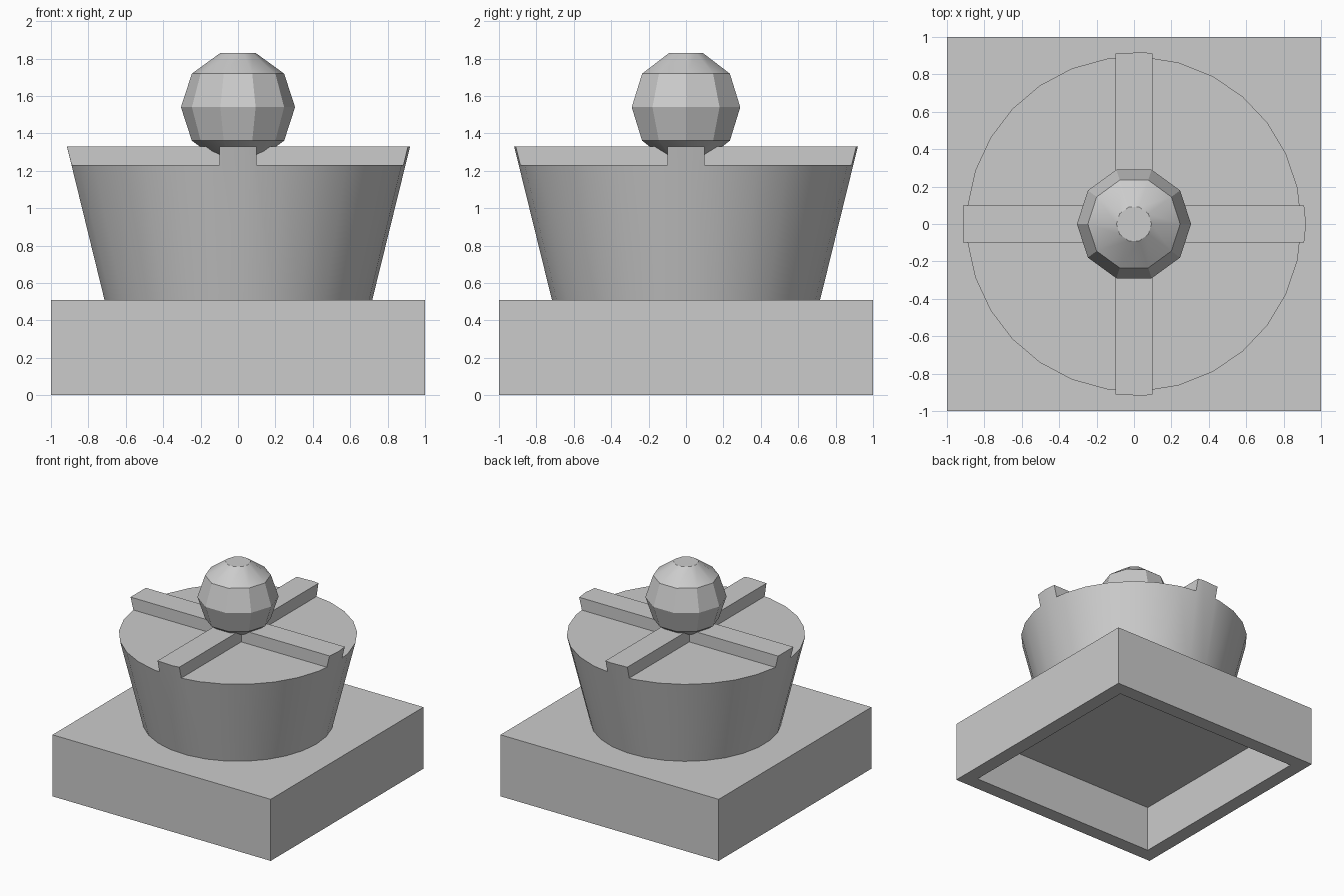
import bpy, bmesh
from math import sin, cos, pi, radians

cube = bpy.data.objects.get("Cube")
if cube:
    bpy.data.objects.remove(cube)

BASE_TOP, DECK, RIDGE_TOP = 0.51, 1.23, 1.33
RIDGE_HALF = 0.1

grey = bpy.data.materials.new("light grey")
grey.use_nodes = True
grey.diffuse_color = (0.6, 0.6, 0.6, 1)
grey.node_tree.nodes["Principled BSDF"].inputs["Base Color"].default_value = (0.6, 0.6, 0.6, 1)


def finish(name, bm):
    bmesh.ops.recalc_face_normals(bm, faces=bm.faces)
    mesh = bpy.data.meshes.new(name)
    bm.to_mesh(mesh)
    bm.free()
    mesh.materials.append(grey)
    obj = bpy.data.objects.new(name, mesh)
    bpy.context.collection.objects.link(obj)
    return obj


def add_box(bm, lo, hi):
    verts = bmesh.ops.create_cube(bm, size=1)["verts"]
    for v in verts:
        v.co = [h if c > 0 else l for c, l, h in zip(v.co, lo, hi)]
    return verts


def lathe(name, profile, sides):
    """Closed faceted solid from (radius, height) pairs."""
    bm = bmesh.new()
    rings = [[bm.verts.new((r * cos(2 * pi * i / sides), r * sin(2 * pi * i / sides), z))
              for i in range(sides)] for r, z in profile]
    for low, high in zip(rings, rings[1:]):
        for i in range(sides):
            j = (i + 1) % sides
            bm.faces.new((low[i], low[j], high[j], high[i]))
    bm.faces.new(rings[0][::-1])
    bm.faces.new(rings[-1])
    return finish(name, bm)


def smooth(obj):
    bpy.ops.object.select_all(action="DESELECT")
    obj.select_set(True)
    bpy.context.view_layer.objects.active = obj
    bpy.ops.object.shade_smooth_by_angle(angle=radians(30))


# Square base, hollowed from below
bm = bmesh.new()
add_box(bm, (-1, -1, 0), (1, 1, BASE_TOP))
bm.normal_update()
bottom = min(bm.faces, key=lambda f: f.calc_center_median().z)
bmesh.ops.inset_region(bm, faces=[bottom], thickness=0.17)
pocket = bmesh.ops.extrude_face_region(bm, geom=[bottom])["geom"]
bmesh.ops.translate(bm, vec=(0, 0, 0.39),
                    verts=[g for g in pocket if isinstance(g, bmesh.types.BMVert)])
if bottom.is_valid:
    bmesh.ops.delete(bm, geom=[bottom], context="FACES_ONLY")
finish("base", bm)

# Flared drum: the four quadrants are cut down, leaving a cross ridge
drum = lathe("drum_with_cross_ridge", [(0.718, BASE_TOP), (0.92, RIDGE_TOP)], 29)
bm = bmesh.new()
for sx in (-1, 1):
    for sy in (-1, 1):
        xs = sorted((sx * RIDGE_HALF, sx * 1.2))
        ys = sorted((sy * RIDGE_HALF, sy * 1.2))
        add_box(bm, (xs[0], ys[0], DECK), (xs[1], ys[1], 1.6))
cutter = finish("quadrant_cutter", bm)
cutter.hide_render = True
cut = drum.modifiers.new("cut", "BOOLEAN")
cut.operation = "DIFFERENCE"
cut.solver = "EXACT"
cut.object = cutter
bpy.ops.object.select_all(action="DESELECT")
drum.select_set(True)
bpy.context.view_layer.objects.active = drum
bpy.ops.object.modifier_apply(modifier=cut.name)
bpy.data.objects.remove(cutter)
smooth(drum)

# Faceted ball knob with flat poles
R, MID = 0.305, 1.54
angles = [radians(a) for a in (-72, -36, 0, 36, 72)]
knob = lathe("ball_knob", [(R * cos(a), MID + R * sin(a)) for a in angles], 10)
smooth(knob)
